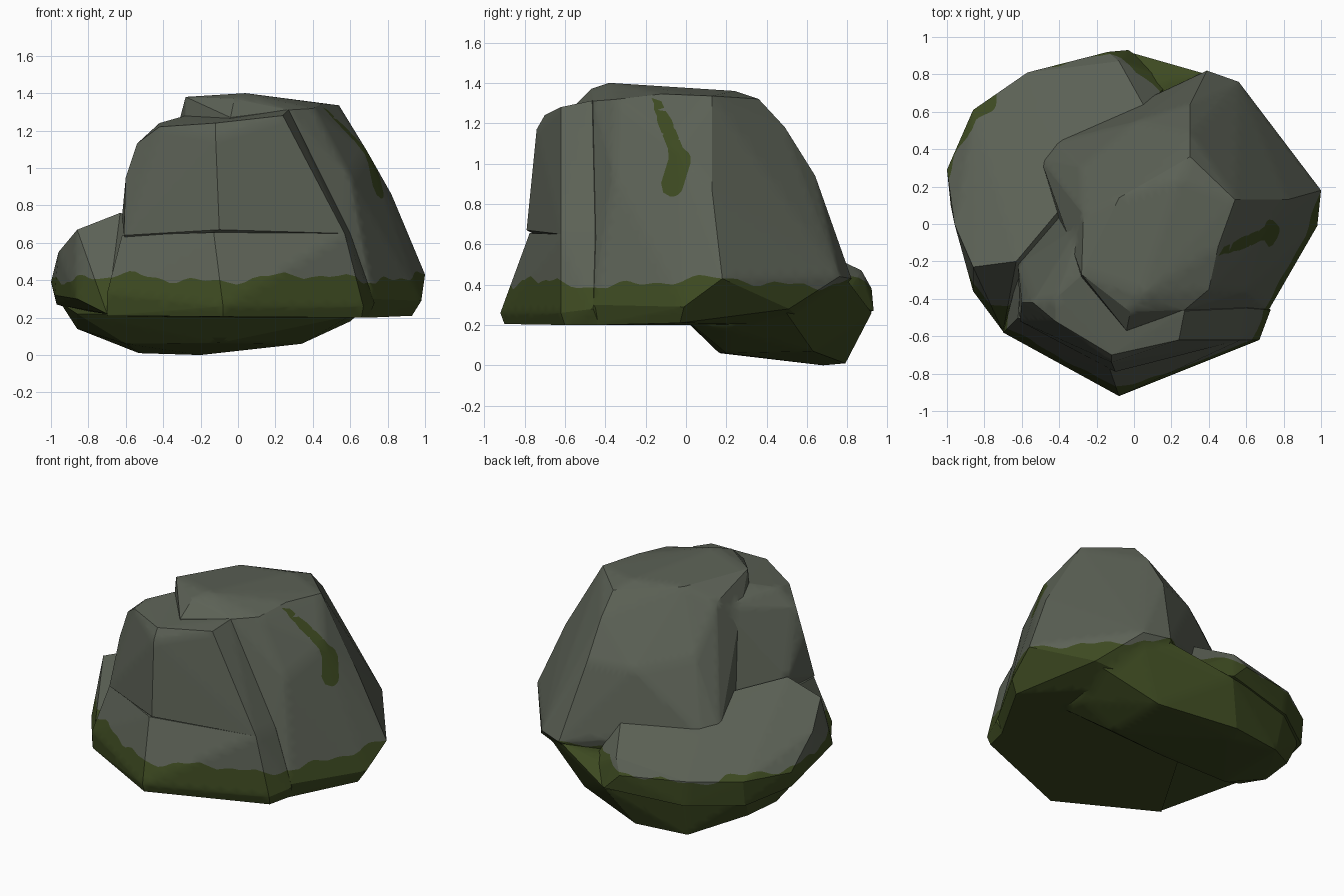
import bpy, bmesh, math
from mathutils import Vector

if "Cube" in bpy.data.objects:
    bpy.data.objects.remove(bpy.data.objects["Cube"])


def material(name, rgb):
    m = bpy.data.materials.new(name)
    m.diffuse_color = (*rgb, 1)
    m.use_nodes = True
    m.node_tree.nodes["Principled BSDF"].inputs["Base Color"].default_value = m.diffuse_color
    return m


def hull(name, points):
    """Faceted chunk of stone: convex hull of a few corner points."""
    bm = bmesh.new()
    verts = [bm.verts.new(p) for p in points]
    res = bmesh.ops.convex_hull(bm, input=verts)
    loose = {v for v in res["geom_interior"] + res["geom_unused"]
             if isinstance(v, bmesh.types.BMVert)}
    bmesh.ops.delete(bm, geom=list(loose), context="VERTS")
    bmesh.ops.recalc_face_normals(bm, faces=bm.faces)
    me = bpy.data.meshes.new(name)
    bm.to_mesh(me)
    bm.free()
    ob = bpy.data.objects.new(name, me)
    bpy.context.collection.objects.link(ob)
    return ob


# Tall main mass with the raised cap and sloping back
rock = hull("mossy_rock", [
    (-.27, .05, 1.27), (-.28, -.27, 1.38), (-.04, -.57, 1.27), (-.02, -.47, 1.37),
    (.04, -.38, 1.40), (.27, -.46, 1.31), (.40, -.35, 1.318), (.45, -.12, 1.345),
    (.54, .13, 1.335), (.25, .24, 1.36), (-.08, .14, 1.36), (.30, .36, 1.32),
    (.30, .49, 1.18), (.30, .64, .94), (.02, .55, .92), (-.28, .30, 1.0),
    (-.42, .44, .55), (-.50, .35, .55), (-.40, .08, .45), (.08, .62, .60),
    (.69, -.05, 1.09), (.82, .13, .86), (.60, -.36, .95), (.585, -.455, .65),
    (1.0, .18, .43), (.56, .76, .44), (.39, .82, .43),
    (.98, -.01, .29), (.93, -.03, .21), (.72, -.46, .30), (.70, -.44, .20),
    (.74, .51, .28), (.36, .60, .20), (-.30, .40, .20), (-.30, -.40, .21)])

# Upright front block, slightly overhanging the apron
block = hull("front_block", [
    (-.28, .0, 1.22), (-.28, -.27, 1.28), (-.42, -.40, 1.24), (-.54, -.42, 1.13),
    (-.60, -.42, .95), (-.42, -.52, 1.22), (-.12, -.70, 1.24), (-.12, -.74, 1.17),
    (.24, -.62, 1.28), (.27, -.465, 1.312), (-.61, -.52, .64), (-.10, -.79, .67),
    (.57, -.62, .65), (.60, -.45, .65), (-.62, -.22, .74), (-.40, .06, .60),
    (.2, -.2, .4), (-.5, -.3, .4)])

# Flared apron at the foot of the front
apron = hull("front_apron", [
    (-.62, -.50, .64), (-.13, -.775, .655), (.57, -.62, .65), (.60, -.45, .65),
    (-.60, -.20, .64), (-.70, -.58, .33), (-.70, -.57, .21), (-.08, -.92, .26),
    (-.08, -.90, .205), (.67, -.62, .26), (.66, -.60, .20), (.73, -.46, .28),
    (.70, -.43, .20), (.3, .1, .5), (-.3, .1, .20), (.3, .1, .20)])

# Low terrace wrapping the left and back
terrace = hull("terrace", [
    (-.86, -.23, .67), (-.63, -.20, .76), (-.96, .0, .55), (-1.0, .29, .39),
    (-.98, .10, .32), (-.86, .61, .41), (-.57, .81, .41), (-.42, .44, .58),
    (-.08, .87, .47), (-.14, .92, .38), (-.03, .93, .27), (.06, .62, .59),
    (.20, .77, .30), (-.55, .81, .24), (-.86, .59, .24), (-.97, .25, .27),
    (-.86, -.36, .30), (-.70, -.575, .22), (.0, -.1, .2), (.3, .3, .2)])

# Bulging foot below the terrace and the back
foot = hull("foot_lobe", [
    (-.86, .25, .14), (-.82, .50, .13), (-.53, .74, .01), (-.17, .79, .01),
    (-.20, .68, .0), (.34, .20, .06), (-.10, .16, .065), (-.60, .17, .06),
    (.33, .63, .07), (.60, .20, .18), (-.95, .15, .28), (-.86, .0, .22),
    (.6, .02, .21), (.72, .48, .285), (.55, .73, .42), (.39, .80, .42),
    (-.03, .92, .26), (-.55, .80, .26), (-.86, .58, .28)])

# Fuse the chunks into one stone
bpy.context.view_layer.objects.active = rock
for part in (block, apron, terrace, foot):
    mod = rock.modifiers.new("join", "BOOLEAN")
    mod.operation, mod.solver, mod.object = "UNION", "EXACT", part
    bpy.ops.object.modifier_apply(modifier=mod.name)
    bpy.data.objects.remove(part)

rock.data.materials.clear()
rock.data.materials.append(material("grey stone", (.106, .12, .092)))
rock.data.materials.append(material("dark moss", (.046, .067, .015)))


def seg_dist(p, a, b):
    t = max(0, min(1, (p - a).dot(b - a) / (b - a).length_squared))
    return (p - a - t * (b - a)).length


STREAK = [Vector(p) for p in ((-.15, 1.31), (-.11, 1.22), (-.03, 1.02), (-.07, .89))]
WIDTH = (.025, .035, .055)


def moss(p):
    """Negative inside moss: a wavy band at the foot plus a streak on the right."""
    a = math.atan2(p.y, p.x)
    f = p.z - (.41 + .018 * math.sin(5 * a + 1) + .015 * math.sin(13 * a)
               + .009 * math.sin(29 * a))
    if p.x > .4:
        q = Vector((p.y, p.z))
        for a, b, w in zip(STREAK, STREAK[1:], WIDTH):
            f = min(f, seg_dist(q, a, b) - w)
    return f if abs(f) > 1e-5 else 1e-5


# Refine the flat faces, then cut them along the moss border
bm = bmesh.new()
bm.from_mesh(rock.data)
bmesh.ops.remove_doubles(bm, verts=bm.verts, dist=.0005)
bmesh.ops.triangulate(bm, faces=bm.faces)
for _ in range(6):
    long_edges = [e for e in bm.edges if e.calc_length() > .07]
    if not long_edges:
        break
    bmesh.ops.subdivide_edges(bm, edges=long_edges, cuts=1)
    bmesh.ops.triangulate(bm, faces=[f for f in bm.faces if len(f.verts) > 3])

value = {v: moss(v.co) for v in bm.verts}
border = set()
for e in list(bm.edges):
    a, b = e.verts
    fa, fb = value[a], value[b]
    if fa * fb < 0:
        _, v = bmesh.utils.edge_split(e, a, fa / (fa - fb))
        border.add(v)
for f in list(bm.faces):
    cut = [v for v in f.verts if v in border]
    if len(cut) == 2:
        bmesh.utils.face_split(f, cut[0], cut[1])
for f in bm.faces:
    f.material_index = int(sum(value.get(v, 0) for v in f.verts) < 0)
bm.to_mesh(rock.data)
bm.free()

# Crisp creases, soft shading across shallow ones
rock.select_set(True)
bpy.ops.object.shade_smooth_by_angle(angle=math.radians(27))
